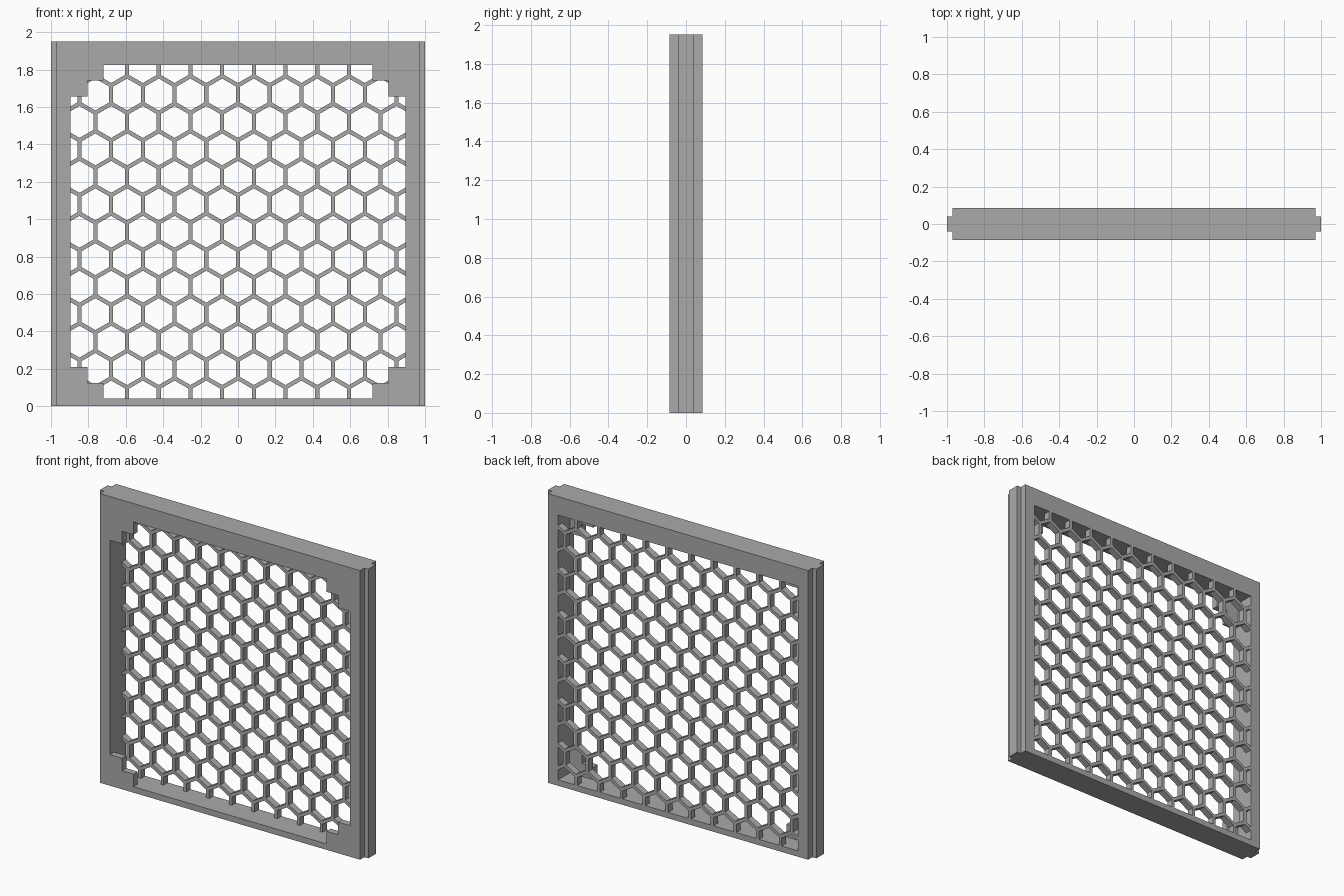
import bpy, bmesh, math
from mathutils import Vector

cube = bpy.data.objects.get("Cube")
if cube:
    bpy.data.objects.remove(cube, do_unlink=True)

GREY = (0.40, 0.40, 0.40, 1)
mat = bpy.data.materials.new("plain grey")
mat.use_nodes = True
mat.diffuse_color = GREY
mat.node_tree.nodes["Principled BSDF"].inputs["Base Color"].default_value = GREY

HALF, HEIGHT, DEPTH = 0.97, 1.95, 0.085      # frame body
OPEN_X, OPEN_LO, OPEN_HI = 0.895, 0.04, 1.825  # opening
MID = (OPEN_LO + OPEN_HI) / 2
LAYER = 0.045                                # lattice and corner plate depth


def rect(x0, x1, z0, z1):
    return [(x0, z0), (x1, z0), (x1, z1), (x0, z1)]


def finish(name, bm, y0, y1):
    """Thicken the flat faces from y0 to y1 and make the object."""
    bmesh.ops.translate(bm, vec=(0, y0, 0), verts=bm.verts[:])
    ext = bmesh.ops.extrude_face_region(bm, geom=bm.faces[:], use_keep_orig=True)
    moved = [g for g in ext["geom"] if isinstance(g, bmesh.types.BMVert)]
    bmesh.ops.translate(bm, vec=(0, y1 - y0, 0), verts=moved)
    bmesh.ops.recalc_face_normals(bm, faces=bm.faces[:])
    mesh = bpy.data.meshes.new(name)
    bm.to_mesh(mesh)
    bm.free()
    mesh.materials.append(mat)
    obj = bpy.data.objects.new(name, mesh)
    bpy.context.collection.objects.link(obj)
    return obj


def plate(name, loops, y0, y1):
    """Flat plate from an outline and any hole outlines."""
    bm = bmesh.new()
    edges = []
    for loop in loops:
        vs = [bm.verts.new((x, 0, z)) for x, z in loop]
        edges += [bm.edges.new((vs[i - 1], vs[i])) for i in range(len(vs))]
    bmesh.ops.triangle_fill(bm, use_beauty=True, use_dissolve=False, edges=edges)
    return finish(name, bm, y0, y1)


# Main frame
plate("frame", [rect(-HALF, HALF, 0, HEIGHT),
                rect(-OPEN_X, OPEN_X, OPEN_LO, OPEN_HI)], -DEPTH, DEPTH)

# Tongues along both sides
for side, s in (("left", 1), ("right", -1)):
    plate(side + "_tongue", [rect(s * HALF, s, 0, HEIGHT)], -0.04, 0.04)

# Stepped corner plates at the front of the opening
top = OPEN_HI - MID
steps = [(OPEN_X, top), (0.72, top), (0.72, top - 0.085), (0.805, top - 0.085),
         (0.805, top - 0.17), (OPEN_X, top - 0.17)]
for side, s in (("left", 1), ("right", -1)):
    for level, t in (("upper", 1), ("lower", -1)):
        plate(f"{level}_{side}_corner", [[(s * x, MID + t * z) for x, z in steps]],
              -DEPTH, -DEPTH + LAYER)

# Honeycomb lattice flush with the back
PITCH, BAR = 0.1695, 0.022
ROW = PITCH * math.sqrt(3) / 2
bm = bmesh.new()


def hexagon(cx, cz, flat):
    r = flat / math.sqrt(3)
    return [bm.verts.new((cx + r * math.sin(k * math.pi / 3), 0,
                          cz + r * math.cos(k * math.pi / 3))) for k in range(6)]


for row in range(-7, 8):
    for col in range(-6, 7):
        cx = (col + 0.5 * (row % 2)) * PITCH
        cz = MID + row * ROW
        outer, inner = hexagon(cx, cz, PITCH), hexagon(cx, cz, PITCH - BAR)
        for i in range(6):
            bm.faces.new((outer[i - 1], outer[i], inner[i], inner[i - 1]))
bmesh.ops.remove_doubles(bm, verts=bm.verts[:], dist=0.001)
for co, no in (((OPEN_X, 0, 0), (1, 0, 0)), ((-OPEN_X, 0, 0), (-1, 0, 0)),
               ((0, 0, OPEN_HI), (0, 0, 1)), ((0, 0, OPEN_LO), (0, 0, -1))):
    bmesh.ops.bisect_plane(bm, geom=bm.verts[:] + bm.edges[:] + bm.faces[:],
                           plane_co=Vector(co), plane_no=Vector(no), clear_outer=True)
# Join the half bars of neighbouring cells
shared = [e for e in bm.edges if len(e.link_faces) == 2 and
          all(len(f.verts) == 4 for f in e.link_faces)]
inner_edges = [e for e in shared if abs(e.calc_length() - PITCH / math.sqrt(3)) < 0.002]
bmesh.ops.dissolve_edges(bm, edges=inner_edges, use_verts=False)
finish("honeycomb_lattice", bm, DEPTH - LAYER, DEPTH)
